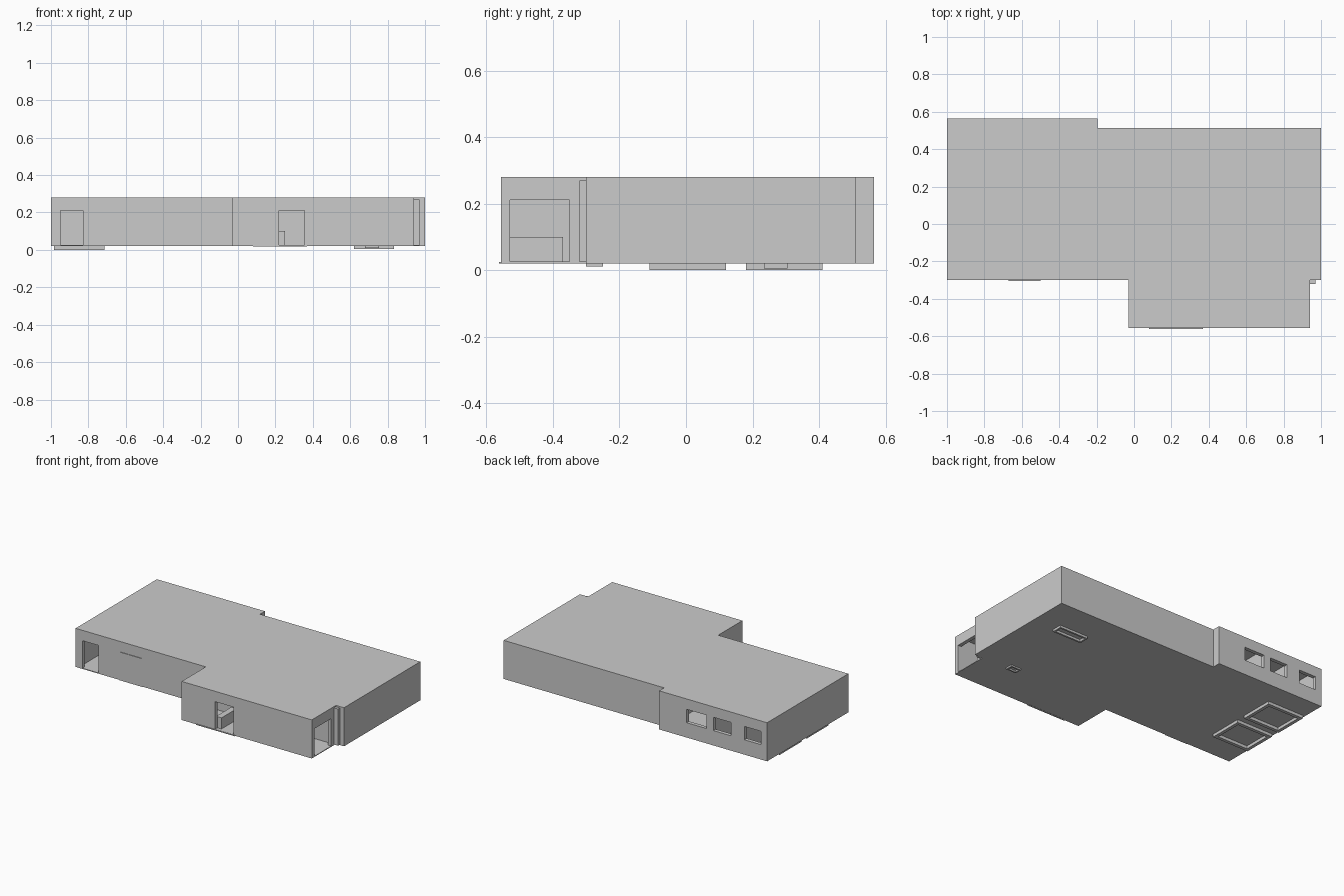
import bpy, bmesh

if "Cube" in bpy.data.objects:
    bpy.data.objects.remove(bpy.data.objects["Cube"])

OUTLINE = [(-1, 0.565), (-1, -0.3), (-0.03, -0.3), (-0.03, -0.557), (0.94, -0.557),
           (0.94, -0.3), (1, -0.3), (1, 0.512), (-0.195, 0.512), (-0.195, 0.565)]
T = 0.025                      # wall thickness
Z0, Z1 = 0.02, 0.28            # storey bottom and top


def prism(name, pts, z0, z1):
    bm = bmesh.new()
    face = bm.faces.new([bm.verts.new((x, y, z0)) for x, y in pts])
    ext = bmesh.ops.extrude_face_region(bm, geom=[face])
    for v in ext["geom"]:
        if isinstance(v, bmesh.types.BMVert):
            v.co.z = z1
    bmesh.ops.recalc_face_normals(bm, faces=bm.faces)
    me = bpy.data.meshes.new(name)
    bm.to_mesh(me)
    bm.free()
    ob = bpy.data.objects.new(name, me)
    bpy.context.collection.objects.link(ob)
    return ob


def box(name, x0, x1, y0, y1, z0, z1):
    return prism(name, [(x0, y0), (x1, y0), (x1, y1), (x0, y1)], z0, z1)


def cut(target, cutter):
    mod = target.modifiers.new("cut", "BOOLEAN")
    mod.operation, mod.solver, mod.object = "DIFFERENCE", "EXACT", cutter
    cutter.hide_render = True
    bpy.context.view_layer.objects.active = target
    bpy.ops.object.modifier_apply(modifier=mod.name)
    bpy.data.objects.remove(cutter)


def inset(pts, t):
    # axis-aligned counter-clockwise outline moved inward by t
    out = []
    for i, (x, y) in enumerate(pts):
        px, py = pts[i - 1]
        nx, ny = pts[(i + 1) % len(pts)]
        dx = dy = 0
        for ax, ay in ((x - px, y - py), (nx - x, ny - y)):
            if abs(ax) > abs(ay):
                dy = t if ax > 0 else -t
            else:
                dx = -t if ay > 0 else t
        out.append((x + dx, y + dy))
    return out


# hollow storey: walls, thin floor and roof
shell = prism("building_shell", OUTLINE, Z0, Z1)
cut(shell, prism("room_cutter", inset(OUTLINE, T), Z0 + 0.005, Z1 - 0.012))

# doorways and windows
OPENINGS = [
    (-0.95, -0.83, -0.35, -0.25, 0.025, 0.21),
    (0.22, 0.355, -0.60, -0.52, 0.025, 0.21),
    (0.90, 0.97, -0.53, -0.35, 0.025, 0.21),
    (-0.55, -0.40, 0.52, 0.60, 0.12, 0.21),
    (-0.73, -0.60, 0.52, 0.60, 0.12, 0.21),
    (-0.955, -0.83, 0.52, 0.60, 0.12, 0.21),
]
for o in OPENINGS:
    cut(shell, box("opening_cutter", *o))

# interior partitions
for i, (x0, x1, y0, y1) in enumerate([
        (-0.03, 0.97, -0.32, -0.30), (-0.59, -0.57, 0.14, 0.54),
        (-0.975, -0.57, 0.14, 0.16), (-0.22, -0.20, -0.275, 0.54),
        (-0.81, -0.79, 0.16, 0.54)]):
    box(f"partition_{i + 1}", x0, x1, y0, y1, 0.024, 0.27)

# low wall inside the front room
box("low_wall", 0.21, 0.25, -0.533, -0.37, 0.024, 0.10)

# closed doors slightly proud of the facade
box("front_door", -0.67, -0.50, -0.304, -0.29, Z0, 0.21)
box("porch_sill", 0.08, 0.37, -0.562, -0.55, Z0 - 0.001, Z0 + 0.004)


def frame(name, x0, x1, y0, y1, z0, w):
    ring = box(name, x0, x1, y0, y1, z0, Z0 + 0.002)
    cut(ring, box("frame_cutter", x0 + w, x1 - w, y0 + w, y1 - w, z0 - 0.01, Z0 + 0.01))


# raised frames on the underside
frame("floor_frame_front", -0.985, -0.715, -0.11, 0.12, 0.0, 0.022)
frame("floor_frame_back", -0.985, -0.715, 0.18, 0.41, 0.0, 0.022)
frame("floor_frame_right", 0.62, 0.835, 0.235, 0.305, 0.005, 0.012)
frame("floor_frame_small", 0.68, 0.755, -0.30, -0.25, 0.01, 0.01)
